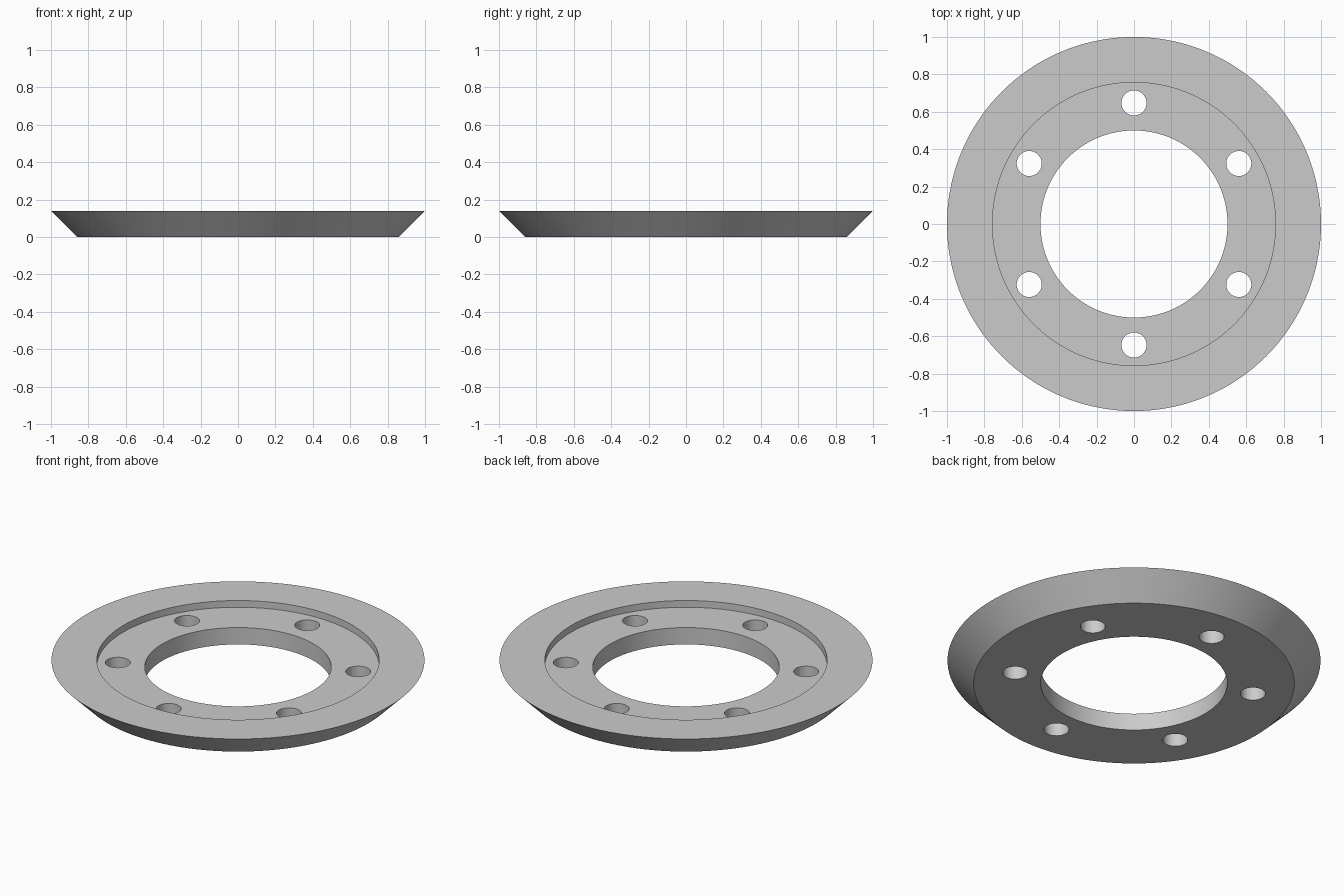
import bpy, bmesh, math

cube = bpy.data.objects.get("Cube")
if cube:
    bpy.data.objects.remove(cube, do_unlink=True)

SEGMENTS = 144
HEIGHT, FLOOR = 0.14, 0.1
BOLT_CIRCLE, HOLE_RADIUS, HOLES = 0.647, 0.067, 6

grey = bpy.data.materials.new("plain grey")
grey.use_nodes = True
colour = (0.6, 0.6, 0.6, 1)
grey.diffuse_color = colour
grey.node_tree.nodes["Principled BSDF"].inputs["Base Color"].default_value = colour


def make_object(name, bm):
    bmesh.ops.recalc_face_normals(bm, faces=bm.faces)
    mesh = bpy.data.meshes.new(name)
    bm.to_mesh(mesh)
    bm.free()
    mesh.materials.append(grey)
    obj = bpy.data.objects.new(name, mesh)
    bpy.context.collection.objects.link(obj)
    return obj


# Ring: a closed cross-section turned around z, with chamfered rim and recess
profile = [(0.5, 0), (0.86, 0), (1, HEIGHT), (0.757, HEIGHT), (0.757, FLOOR), (0.5, FLOOR)]
bm = bmesh.new()
loops = []
for i in range(SEGMENTS):
    a = math.tau * i / SEGMENTS
    loops.append([bm.verts.new((r * math.cos(a), r * math.sin(a), z)) for r, z in profile])
for i, loop in enumerate(loops):
    after = loops[(i + 1) % SEGMENTS]
    for j in range(len(profile)):
        k = (j + 1) % len(profile)
        bm.faces.new((loop[j], after[j], after[k], loop[k]))
ring = make_object("flange_ring", bm)

# Bolt holes: six cylinders, the first on the +y axis
bm = bmesh.new()
for i in range(HOLES):
    a = math.pi / 2 + math.tau * i / HOLES
    made = bmesh.ops.create_cone(bm, cap_ends=True, segments=48, depth=0.4,
                                 radius1=HOLE_RADIUS, radius2=HOLE_RADIUS)
    bmesh.ops.translate(bm, verts=made["verts"],
                        vec=(BOLT_CIRCLE * math.cos(a), BOLT_CIRCLE * math.sin(a), FLOOR / 2))
cutter = make_object("bolt_hole_cutter", bm)
cutter.hide_render = True

cut = ring.modifiers.new("bolt holes", "BOOLEAN")
cut.operation = "DIFFERENCE"
cut.solver = "EXACT"
cut.object = cutter

# Apply the cut, drop the cutter and smooth the curved walls
bpy.ops.object.select_all(action="DESELECT")
ring.select_set(True)
bpy.context.view_layer.objects.active = ring
bpy.ops.object.modifier_apply(modifier=cut.name)
bpy.data.objects.remove(cutter, do_unlink=True)
bpy.ops.object.shade_smooth_by_angle(angle=math.radians(30))
